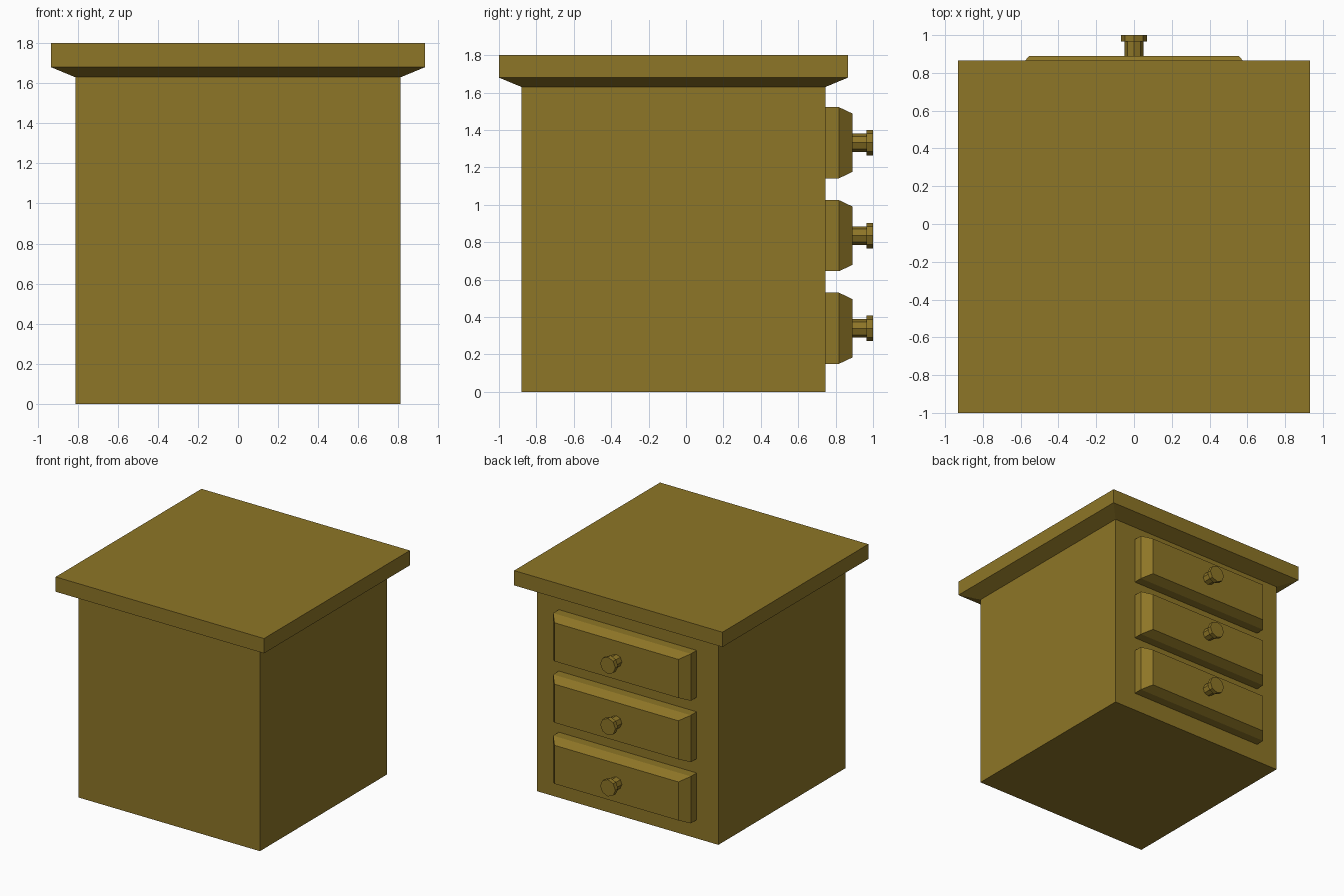
import bpy, bmesh, math

if "Cube" in bpy.data.objects:
    bpy.data.objects.remove(bpy.data.objects["Cube"])

wood = bpy.data.materials.new("wood")
wood.diffuse_color = (0.27, 0.18, 0.02, 1)
wood.use_nodes = True
wood.node_tree.nodes["Principled BSDF"].inputs["Base Color"].default_value = wood.diffuse_color


def loft(name, rings):
    """Skin a list of matching vertex rings into a closed, flat-shaded solid."""
    bm = bmesh.new()
    loops = [[bm.verts.new(p) for p in ring] for ring in rings]
    for a, b in zip(loops, loops[1:]):
        for i in range(len(a)):
            j = (i + 1) % len(a)
            bm.faces.new((a[i], a[j], b[j], b[i]))
    bm.faces.new(loops[0])
    bm.faces.new(loops[-1])
    bmesh.ops.recalc_face_normals(bm, faces=bm.faces[:])
    mesh = bpy.data.meshes.new(name)
    bm.to_mesh(mesh)
    bm.free()
    mesh.materials.append(wood)
    obj = bpy.data.objects.new(name, mesh)
    bpy.context.collection.objects.link(obj)
    return obj


def rect(w, h):
    return [(-w, -h), (w, -h), (w, h), (-w, h)]


def octagon(r):
    return [(r * math.cos(k * math.pi / 4), r * math.sin(k * math.pi / 4)) for k in range(8)]


def flat_ring(shape, cy, z):
    return [(x, y + cy, z) for x, y in shape]


def upright_ring(shape, y, cz):
    return [(x, y, z + cz) for x, z in shape]


CY = -0.067  # carcass centre in y

# Carcass
body = rect(0.812, 0.812)
loft("cabinet_body", [flat_ring(body, CY, 0), flat_ring(body, CY, 1.63)])

# Overhanging top with a sloped underside
top = rect(0.933, 0.933)
loft("cabinet_top", [flat_ring(body, CY, 1.63), flat_ring(top, CY, 1.68), flat_ring(top, CY, 1.80)])

# Three bevelled drawer fronts with octagonal knobs
for i, cz in enumerate((0.34, 0.835, 1.332), 1):
    loft(f"drawer_front_{i}", [
        upright_ring(rect(0.617, 0.19), 0.745, cz),
        upright_ring(rect(0.617, 0.19), 0.818, cz),
        upright_ring(rect(0.555, 0.156), 0.89, cz)])
    loft(f"drawer_knob_{i}", [
        upright_ring(octagon(r), y, cz)
        for r, y in ((0.049, 0.89), (0.049, 0.965), (0.068, 0.965), (0.068, 1.0))])
